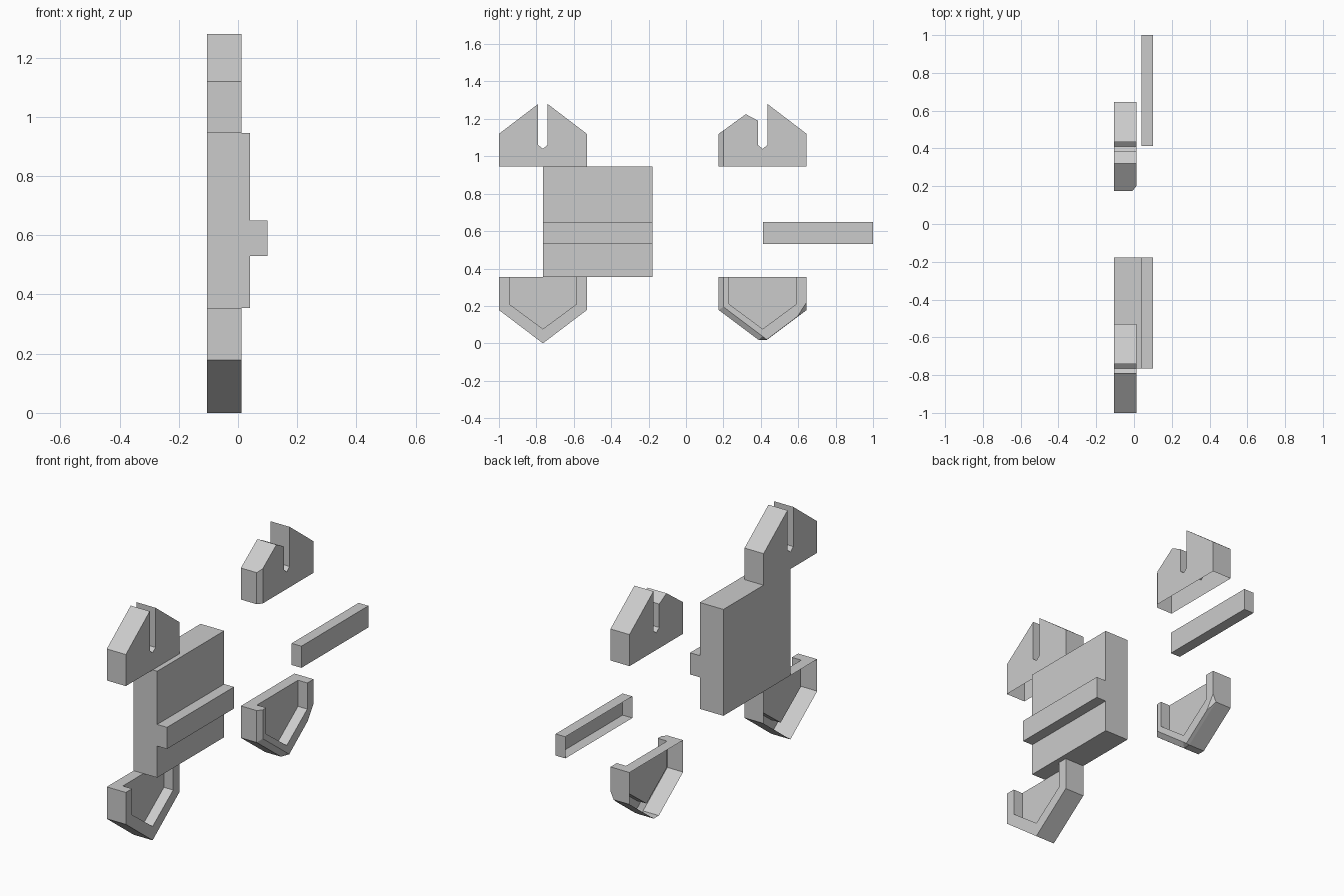
import bpy, bmesh

if "Cube" in bpy.data.objects:
    bpy.data.objects.remove(bpy.data.objects["Cube"])

BACK, MID, FRONT, PANEL = -0.105, -0.008, 0.012, -0.045


def loft(name, rings, closed=False, cap_start=True, cap_end=True, rim=False):
    """Bridge matching rings of 3D points, optionally capping both ends
    and the U-shaped rim running along the ends of open rings."""
    bm = bmesh.new()
    rows = [[bm.verts.new(p) for p in ring] for ring in rings]
    n = len(rows[0])
    for a, b in zip(rows, rows[1:]):
        for i in range(n if closed else n - 1):
            j = (i + 1) % n
            bm.faces.new((a[i], a[j], b[j], b[i]))
    if cap_start:
        bm.faces.new(rows[0][::-1])
    if cap_end:
        bm.faces.new(rows[-1])
    if rim:
        bm.faces.new([r[0] for r in rows] + [r[-1] for r in reversed(rows)])
    bmesh.ops.remove_doubles(bm, verts=bm.verts[:], dist=0.0005)
    bmesh.ops.recalc_face_normals(bm, faces=bm.faces[:])
    mesh = bpy.data.meshes.new(name)
    bm.to_mesh(mesh)
    bm.free()
    obj = bpy.data.objects.new(name, mesh)
    bpy.context.collection.objects.link(obj)
    return obj


def at_x(x, pts):
    return [(x, y, z) for y, z in pts]


# Intact upper clip: house shape with a slot, hollow below
clip = [(-1, .945), (-1, 1.12), (-.79, 1.28), (-.79, 1.06), (-.765, 1.04),
        (-.74, 1.06), (-.74, 1.28), (-.53, 1.12), (-.53, .945)]
loft("upper_clip", [at_x(BACK, clip), at_x(FRONT, clip)])

# Worn upper clip: one broken prong and a chamfered corner
slot = [(.32, 1.225), (.385, 1.19), (.385, 1.06), (.41, 1.04),
        (.435, 1.06), (.435, 1.28), (.645, 1.12), (.645, .945)]
worn = [(.175, .945), (.175, 1.12)] + slot
worn_front = [(.2, .945), (.2, 1.138)] + slot
loft("worn_upper_clip", [at_x(BACK, worn), at_x(MID, worn), at_x(FRONT, worn_front)])

# Intact lower pouch: pointed shell with a recessed front, open at the back
outer = [(-1, .355), (-1, .178), (-.765, 0), (-.53, .178), (-.53, .355)]
inner = [(-.945, .355), (-.945, .21), (-.765, .077), (-.585, .21), (-.585, .355)]
loft("lower_pouch",
     [at_x(BACK, outer), at_x(FRONT, outer), at_x(FRONT, inner), at_x(PANEL, inner)],
     cap_start=False, rim=True)

# Worn lower pouch: blunted tip and chamfered front edges
outer = [(.175, .355), (.175, .178), (.388, .018), (.432, .018),
         (.645, .178), (.645, .178), (.645, .355)]
front = [(.2, .355), (.2, .195), (.41, .037), (.432, .02),
         (.595, .143), (.645, .22), (.645, .355)]
inner = [(.23, .355), (.23, .21), (.41, .077), (.41, .077),
         (.59, .21), (.59, .21), (.59, .355)]
loft("worn_lower_pouch",
     [at_x(BACK, outer), at_x(MID, outer), at_x(FRONT, front),
      at_x(FRONT, inner), at_x(PANEL, inner)],
     cap_start=False, rim=True)

# Thick plate with a rail across its front
plate = [(BACK, .355), (.04, .355), (.04, .53), (.10, .53),
         (.10, .65), (.04, .65), (.04, .945), (BACK, .945)]
loft("plate_with_rail", [[(x, y, z) for x, z in plate] for y in (-.765, -.178)],
     closed=True)

# Loose rail, open at the back
rail = [(.413, .53), (1, .53), (1, .65), (.413, .65)]
loft("loose_rail", [at_x(.04, rail), at_x(.10, rail)], closed=True, cap_start=False)
